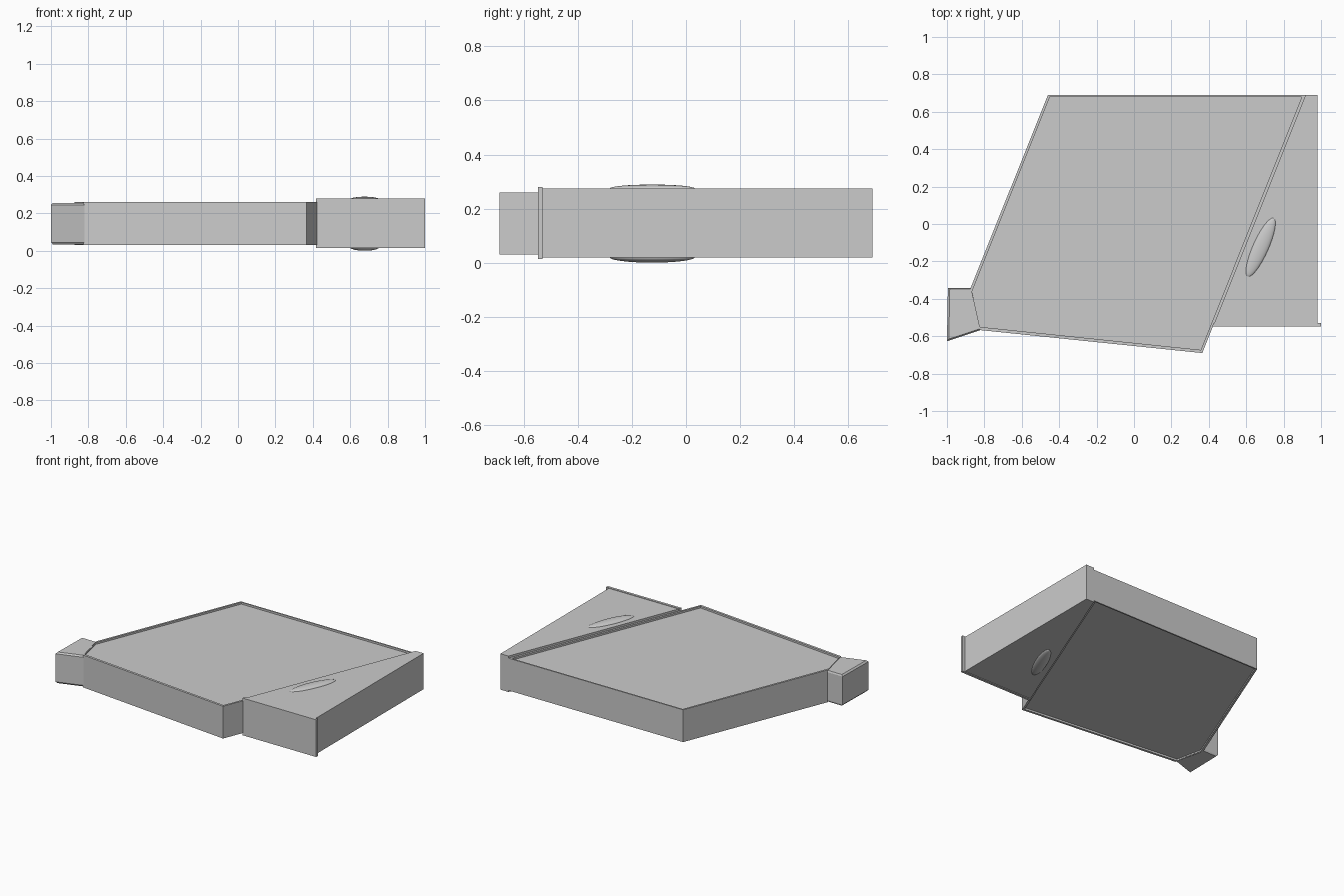
import bpy, bmesh, math
from mathutils import Matrix

if "Cube" in bpy.data.objects:
    bpy.data.objects.remove(bpy.data.objects["Cube"])


def finish(bm, name):
    bmesh.ops.recalc_face_normals(bm, faces=bm.faces)
    me = bpy.data.meshes.new(name)
    bm.to_mesh(me)
    bm.free()
    ob = bpy.data.objects.new(name, me)
    bpy.context.collection.objects.link(ob)
    return ob


def loft(name, rings):
    """Join outlines given as (points, z) and cap both ends."""
    bm = bmesh.new()
    loops = [[bm.verts.new((x, y, z)) for x, y in pts] for pts, z in rings]
    for a, b in zip(loops, loops[1:]):
        n = len(a)
        for i in range(n):
            bm.faces.new((a[i], a[(i + 1) % n], b[(i + 1) % n], b[i]))
    bm.faces.new(loops[0])
    bm.faces.new(loops[-1])
    return finish(bm, name)


# Main slab with a panel recessed inside a thin rim, above and below
outer = [(-0.46, 0.69), (0.917, 0.69), (0.365, -0.69), (-0.825, -0.567), (-0.875, -0.345)]
inner = [(-0.45, 0.68), (0.897, 0.68), (0.357, -0.673), (-0.825, -0.55), (-0.87, -0.372)]
loft("main_slab", [(inner, 0.043), (inner, 0.03), (outer, 0.03),
                   (outer, 0.26), (inner, 0.26), (inner, 0.247)])

# Small flared block on the left corner, slightly eased top and bottom
nub = [(-0.87, -0.343), (-0.995, -0.343), (-1.0, -0.627), (-0.822, -0.568)]
nub_in = [(-0.87, -0.348), (-0.985, -0.348), (-0.99, -0.615), (-0.822, -0.56)]
loft("corner_block", [(nub_in, 0.034), (nub, 0.045), (nub, 0.245), (nub_in, 0.256)])

# Triangular side wedge
wedge = [(0.423, -0.545), (0.98, -0.545), (0.98, 0.69), (0.917, 0.69)]
loft("side_wedge", [(wedge, 0.019), (wedge, 0.275)])

# Thin flange on the front of the wedge
flange = [(0.418, -0.548), (1.0, -0.548), (1.0, -0.53), (0.425, -0.53)]
loft("front_flange", [(flange, 0.014), (flange, 0.279)])

# Shallow oval bumps on both faces of the wedge
for name, z, side in (("top_bump", 0.274, 1), ("bottom_bump", 0.02, -1)):
    bm = bmesh.new()
    bmesh.ops.create_uvsphere(bm, u_segments=32, v_segments=16, radius=1)
    bmesh.ops.delete(bm, geom=[v for v in bm.verts if v.co.z * side < -0.01], context='VERTS')
    bm.transform(Matrix.Translation((0.677, -0.125, z))
                 @ Matrix.Rotation(math.radians(66), 4, 'Z')
                 @ Matrix.Diagonal((0.172, 0.042, 0.015 if side > 0 else 0.02, 1)))
    for f in bm.faces:
        f.smooth = True
    ob = finish(bm, name)
    if ob.data.polygons[0].normal.z * side < 0:
        ob.data.flip_normals()
